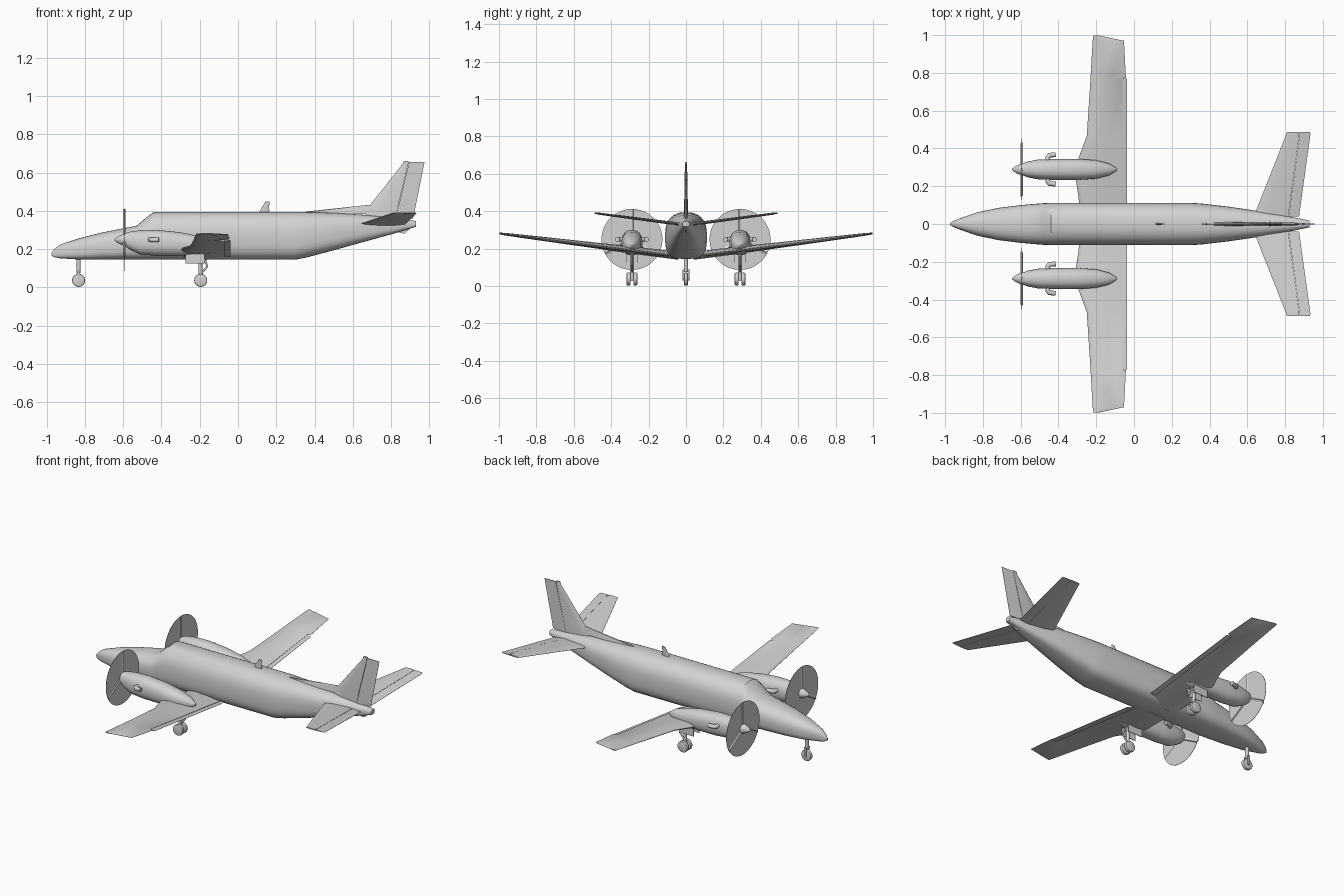
import bpy, bmesh
from math import sin, cos, pi, radians
from mathutils import Matrix, Vector

cube = bpy.data.objects.get("Cube")
if cube:
    bpy.data.objects.remove(cube, do_unlink=True)

# One light grey paint for the whole aircraft
paint = bpy.data.materials.new("light_grey_paint")
paint.use_nodes = True
GREY = (0.65, 0.65, 0.65, 1)
paint.diffuse_color = GREY
for node in paint.node_tree.nodes:
    if node.type == 'BSDF_PRINCIPLED':
        node.inputs["Base Color"].default_value = GREY


def add_object(name, data, mirror):
    data.materials.append(paint)
    obj = bpy.data.objects.new(name, data)
    bpy.context.collection.objects.link(obj)
    if mirror:
        mod = obj.modifiers.new("mirror", 'MIRROR')
        mod.use_axis = (False, True, False)
    return obj


def finish(name, bm, mirror=False, angle=32):
    bmesh.ops.recalc_face_normals(bm, faces=bm.faces)
    mesh = bpy.data.meshes.new(name)
    bm.to_mesh(mesh)
    bm.free()
    mesh.shade_smooth()
    mesh.set_sharp_from_angle(angle=radians(angle))
    return add_object(name, mesh, mirror)


def loft(name, rings, mirror=False, angle=32):
    """Skin a closed body over equal rings of points and cap both ends."""
    bm = bmesh.new()
    loops = [[bm.verts.new(p) for p in ring] for ring in rings]
    for a, b in zip(loops, loops[1:]):
        for i in range(len(a)):
            j = (i + 1) % len(a)
            bm.faces.new((a[i], a[j], b[j], b[i]))
    bm.faces.new(loops[0])
    bm.faces.new(loops[-1])
    return finish(name, bm, mirror, angle)


def body_ring(x, half, low, high, y=0, n_top=2.3, n_low=2.3, count=32):
    """Rounded cross-section; larger powers are squarer."""
    ring = []
    for i in range(count):
        c, s = cos(2 * pi * i / count), sin(2 * pi * i / count)
        p = 2 / (n_top if s > 0 else n_low)
        cy = half * abs(c) ** p * (1 if c > 0 else -1)
        cz = (high - low) / 2 * abs(s) ** p * (1 if s > 0 else -1)
        ring.append((x, y + cy, (high + low) / 2 + cz))
    return ring


# Chord fraction and relative half thickness
FOIL = [(0, .04), (.03, .4), (.1, .72), (.3, 1), (.6, .75), (1, .06)]
FORE = [(0, .05), (.08, .5), (.35, 1), (1, .8)]
AFT = [(0, .75), (1, .08)]


def panel(name, profile, sections, upright=False, mirror=False):
    """Sections: leading x, trailing x, span position, height, half thickness."""
    rings = []
    for lead, trail, span, height, thick in sections:
        pts = [(f, t) for f, t in profile] + [(f, -t) for f, t in reversed(profile)]
        ring = []
        for f, t in pts:
            x = lead + (trail - lead) * f
            ring.append((x, t * thick, span) if upright else (x, span, height + t * thick))
        rings.append(ring)
    return loft(name, rings, mirror, 25)


def rod(name, start, end, radius, mirror=False, sides=20, bevel=0):
    start, end = Vector(start), Vector(end)
    axis = end - start
    mat = Matrix.Translation((start + end) / 2) @ axis.to_track_quat('Z', 'Y').to_matrix().to_4x4()
    bm = bmesh.new()
    bmesh.ops.create_cone(bm, cap_ends=True, segments=sides, radius1=radius,
                          radius2=radius, depth=axis.length, matrix=mat)
    if bevel:
        rims = [e for e in bm.edges if any(len(f.verts) > 4 for f in e.link_faces)]
        bmesh.ops.bevel(bm, geom=rims, offset=bevel, segments=2, affect='EDGES', profile=.5)
    return finish(name, bm, mirror)


def box(name, centre, size, turn=None, mirror=False):
    mat = Matrix.Translation(centre) @ (turn or Matrix()) @ Matrix.Diagonal((*size, 1))
    bm = bmesh.new()
    bmesh.ops.create_cube(bm, size=1, matrix=mat)
    return finish(name, bm, mirror)


# Fuselage: x, half width, bottom, top
stations = [
    (-.975, .004, .167, .18), (-.96, .014, .158, .2), (-.93, .027, .152, .224),
    (-.83, .062, .146, .257), (-.72, .085, .145, .285), (-.6, .1, .145, .309),
    (-.53, .106, .145, .322), (-.48, .11, .145, .365), (-.44, .112, .145, .395),
    (.3, .112, .145, .395), (.36, .108, .157, .394), (.5, .092, .194, .39),
    (.65, .07, .236, .38), (.8, .044, .277, .365), (.93, .018, .317, .347)]
loft("fuselage", [body_ring(x, w, lo, hi, 0, 2.4, 3.3) for x, w, lo, hi in stations])


# Wings with a crank outboard of the engines
def wing_z(y):
    return .17 + .125 * (y - .11)


panel("wing", FOIL, [(a, b, y, wing_z(y), t) for a, b, y, t in (
    (-.28, -.062, .04, .021), (-.315, -.062, .29, .02), (-.25, -.062, .467, .016),
    (-.23, -.062, .77, .011), (-.23, -.043, .775, .011),
    (-.219, -.053, .97, .007), (-.215, -.185, .998, .004))], mirror=True)
panel("flap", AFT, [(-.07, -.038, y, wing_z(y) - .006, .006) for y in (.1, .77)], mirror=True)

# Tailplane and elevator
panel("tailplane", FORE, [(.63, .815, .03, .33, .009), (.8, .874, .46, .386, .006),
                          (.81, .872, .488, .39, .004)], mirror=True)
panel("elevator", AFT, [(.818, .874, .04, .331, .009), (.877, .934, .475, .388, .006),
                        (.876, .93, .488, .39, .004)], mirror=True)

# Fin, rudder and fillets
panel("fin", FORE, [(.655, .822, .36, 0, .01), (.69, .838, .43, 0, .01),
                    (.86, .89, .645, 0, .006), (.866, .892, .662, 0, .005)], upright=True)
panel("rudder", AFT, [(.823, .915, .36, 0, .01), (.892, .973, .645, 0, .006),
                      (.894, .975, .656, 0, .005)], upright=True)
panel("dorsal_fillet", FORE, [(.33, .75, .385, 0, .01), (.36, .75, .397, 0, .009),
                              (.67, .75, .43, 0, .004)], upright=True)
panel("ventral_fin", AFT, [(.86, .872, .283, 0, .004), (.74, .9, .308, 0, .005),
                           (.7, .9, .33, 0, .006)][::-1], upright=True)
panel("antenna", FOIL, [(.11, .165, .39, 0, .005), (.125, .162, .42, 0, .005),
                        (.145, .166, .45, 0, .003)], upright=True)

# Engine nacelles, spinners and propellers
ENGINE_Y, HUB_Z, PROP_X = .289, .249, -.594
nacelle = [
    (-.59, .031, .216, .283), (-.565, .041, .197, .291), (-.51, .052, .172, .299),
    (-.42, .056, .165, .3), (-.3, .056, .165, .288), (-.2, .049, .167, .268),
    (-.13, .031, .183, .247), (-.09, .005, .207, .22)]
loft("nacelle", [body_ring(*s, ENGINE_Y) for s in nacelle], True)
spinner = [(-.646, .003), (-.633, .014), (-.612, .025), (-.588, .032)]
loft("spinner", [body_ring(x, r, HUB_Z - r, HUB_Z + r, ENGINE_Y, 2, 2)
                 for x, r in spinner], True)
rod("propeller_disc", (PROP_X - .001, ENGINE_Y, HUB_Z), (PROP_X + .001, ENGINE_Y, HUB_Z),
    .163, True, 48)
for k in range(3):
    turn = Matrix.Rotation(2 * pi * k / 3, 4, 'X')
    centre = Vector((PROP_X, ENGINE_Y, HUB_Z)) + turn @ Vector((0, 0, .085))
    box("propeller_blade", centre, (.007, .018, .15),
        turn @ Matrix.Rotation(radians(25), 4, 'Z'), True)

# Curved exhaust stubs on both sides of each nacelle
for side in (-1, 1):
    curve = bpy.data.curves.new("exhaust", 'CURVE')
    curve.dimensions = '3D'
    curve.bevel_depth = .013
    curve.bevel_resolution = 3
    curve.use_fill_caps = True
    path = [(-.457, .04), (-.457, .063), (-.448, .075), (-.414, .078)]
    spline = curve.splines.new('POLY')
    spline.points.add(len(path) - 1)
    spline.use_smooth = True
    for point, (x, out) in zip(spline.points, path):
        point.co = (x, ENGINE_Y + side * out, HUB_Z, 1)
    add_object("exhaust", curve, True)

# Nose gear
AXLE_Z, NOSE_X, MAIN_X, TYRE = .037, -.833, -.195, .034
rod("nose_wheel", (NOSE_X, -.011, AXLE_Z), (NOSE_X, .011, AXLE_Z), TYRE, bevel=.006, sides=28)
rod("nose_strut", (NOSE_X, 0, .075), (NOSE_X, 0, .17), .011)
rod("nose_axle", (NOSE_X, -.018, AXLE_Z), (NOSE_X, .018, AXLE_Z), .007)
for side in (-1, 1):
    box("nose_fork", (NOSE_X, side * .015, .06), (.012, .005, .055))
box("nose_fork_crown", (NOSE_X, 0, .084), (.016, .035, .01))

# Main gear with twin wheels, brace and doors
for side in (-1, 1):
    y = ENGINE_Y + side * .018
    rod("main_wheel", (MAIN_X, y - .011, AXLE_Z), (MAIN_X, y + .011, AXLE_Z), TYRE,
        True, bevel=.006, sides=28)
    box("gear_door", (-.225, ENGINE_Y + side * .028, .15), (.1, .004, .05), mirror=True)
rod("main_axle", (MAIN_X, ENGINE_Y - .02, AXLE_Z), (MAIN_X, ENGINE_Y + .02, AXLE_Z), .008, True)
rod("main_strut", (MAIN_X, ENGINE_Y, AXLE_Z), (MAIN_X - .003, ENGINE_Y, .18), .01, True)
rod("gear_brace", (MAIN_X + .005, ENGINE_Y, .075), (-.16, ENGINE_Y, .11), .005, True)
rod("gear_brace_upper", (-.16, ENGINE_Y, .11), (-.185, ENGINE_Y, .17), .005, True)
